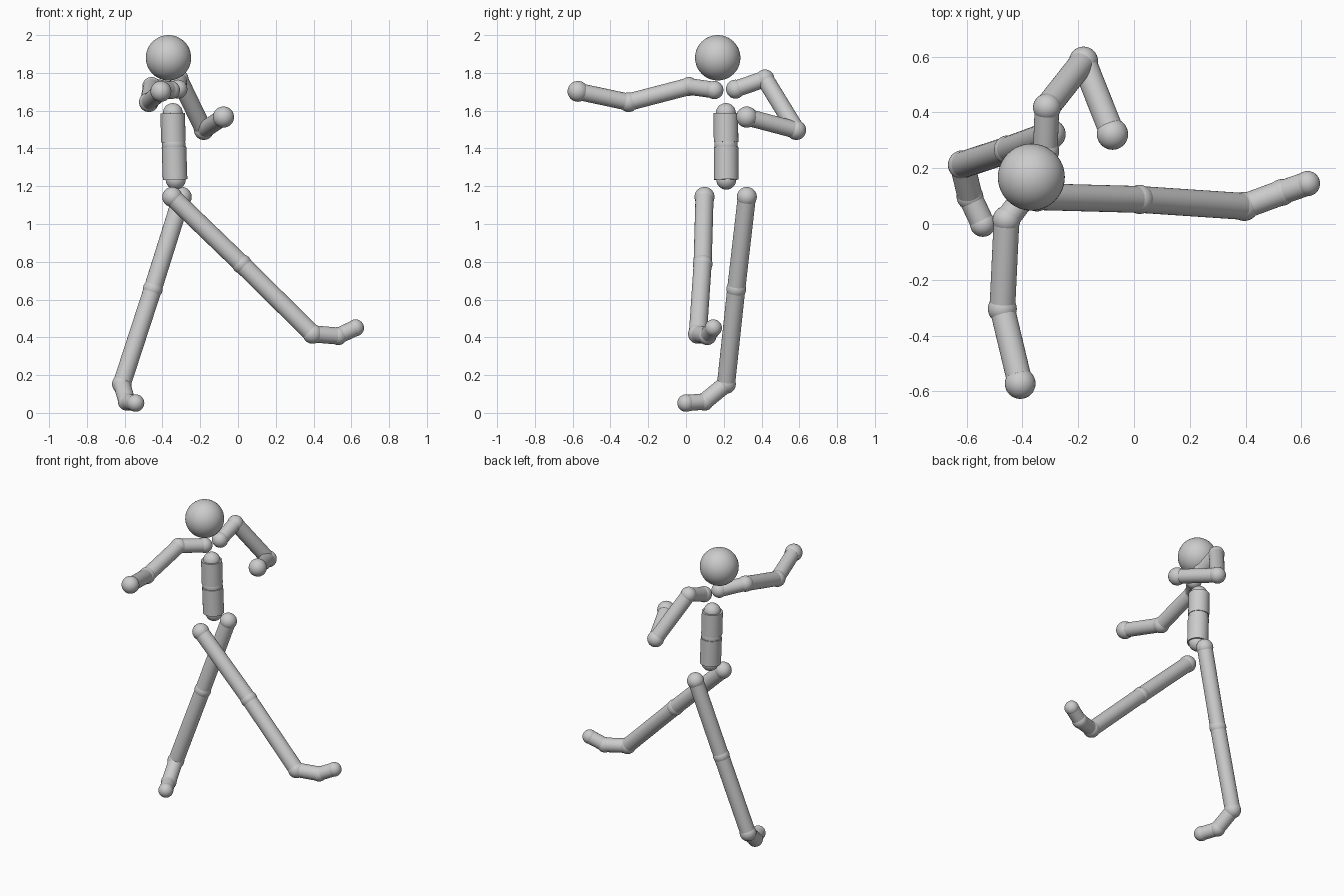
import bpy
from mathutils import Vector

grey = bpy.data.materials.new("light grey")
grey.diffuse_color = (0.6, 0.6, 0.6, 1)


def finish(name):
    ob = bpy.context.object
    ob.name = name
    ob.data.materials.append(grey)
    bpy.ops.object.shade_smooth_by_angle()
    return ob


def ball(name, pos, r, seg=32):
    bpy.ops.mesh.primitive_uv_sphere_add(segments=seg, ring_count=seg // 2,
                                         radius=r, location=pos)
    return finish(name)


def rod(name, a, b, r):
    a, b = Vector(a), Vector(b)
    bpy.ops.mesh.primitive_cylinder_add(vertices=32, radius=r,
                                        depth=(b - a).length, location=(a + b) / 2)
    ob = finish(name)
    ob.rotation_mode = 'QUATERNION'
    ob.rotation_quaternion = (b - a).to_track_quat('Z', 'Y')
    return ob


def chain(name, joints, rod_radii):
    """Balls at every joint, linked by rods; joints are (x, y, z, radius)."""
    for i, j in enumerate(joints):
        ball(f"{name}_joint_{i}", j[:3], j[3])
    for i, r in enumerate(rod_radii):
        rod(f"{name}_segment_{i}", joints[i][:3], joints[i + 1][:3], r)


# Head
ball("head", (-0.368, 0.168, 1.88), 0.12, 48)

# Torso: chest and belly cylinders with joints at the ends and waist
ball("chest_joint", (-0.345, 0.211, 1.587), 0.053)
ball("waist_joint", (-0.34, 0.212, 1.42), 0.062)
ball("pelvis_joint", (-0.33, 0.213, 1.235), 0.053)
rod("chest", (-0.346, 0.211, 1.587), (-0.342, 0.212, 1.434), 0.065)
rod("belly", (-0.339, 0.212, 1.408), (-0.333, 0.213, 1.235), 0.065)

# Arms: collar, shoulder, elbow, hand
chain("front_arm", [(-0.355, 0.15, 1.709, 0.048), (-0.457, 0.015, 1.728, 0.05),
                    (-0.472, -0.304, 1.645, 0.052), (-0.408, -0.572, 1.702, 0.055)],
      [0.044, 0.046, 0.045])
chain("back_arm", [(-0.318, 0.262, 1.714, 0.05), (-0.312, 0.418, 1.768, 0.05),
                   (-0.181, 0.584, 1.497, 0.052), (-0.077, 0.322, 1.566, 0.056)],
      [0.044, 0.046, 0.045])

# Legs: hip, knee, ankle, ball of foot, toe
chain("raised_leg", [(-0.348, 0.098, 1.143, 0.053), (0.02, 0.088, 0.788, 0.052),
                     (0.395, 0.063, 0.418, 0.052), (0.53, 0.113, 0.407, 0.048),
                     (0.622, 0.145, 0.45, 0.045)],
      [0.048, 0.048, 0.045, 0.043])
chain("standing_leg", [(-0.298, 0.322, 1.143, 0.053), (-0.451, 0.266, 0.656, 0.052),
                       (-0.615, 0.212, 0.153, 0.052), (-0.588, 0.098, 0.06, 0.048),
                       (-0.542, 0.0, 0.052, 0.046)],
      [0.048, 0.048, 0.045, 0.043])
